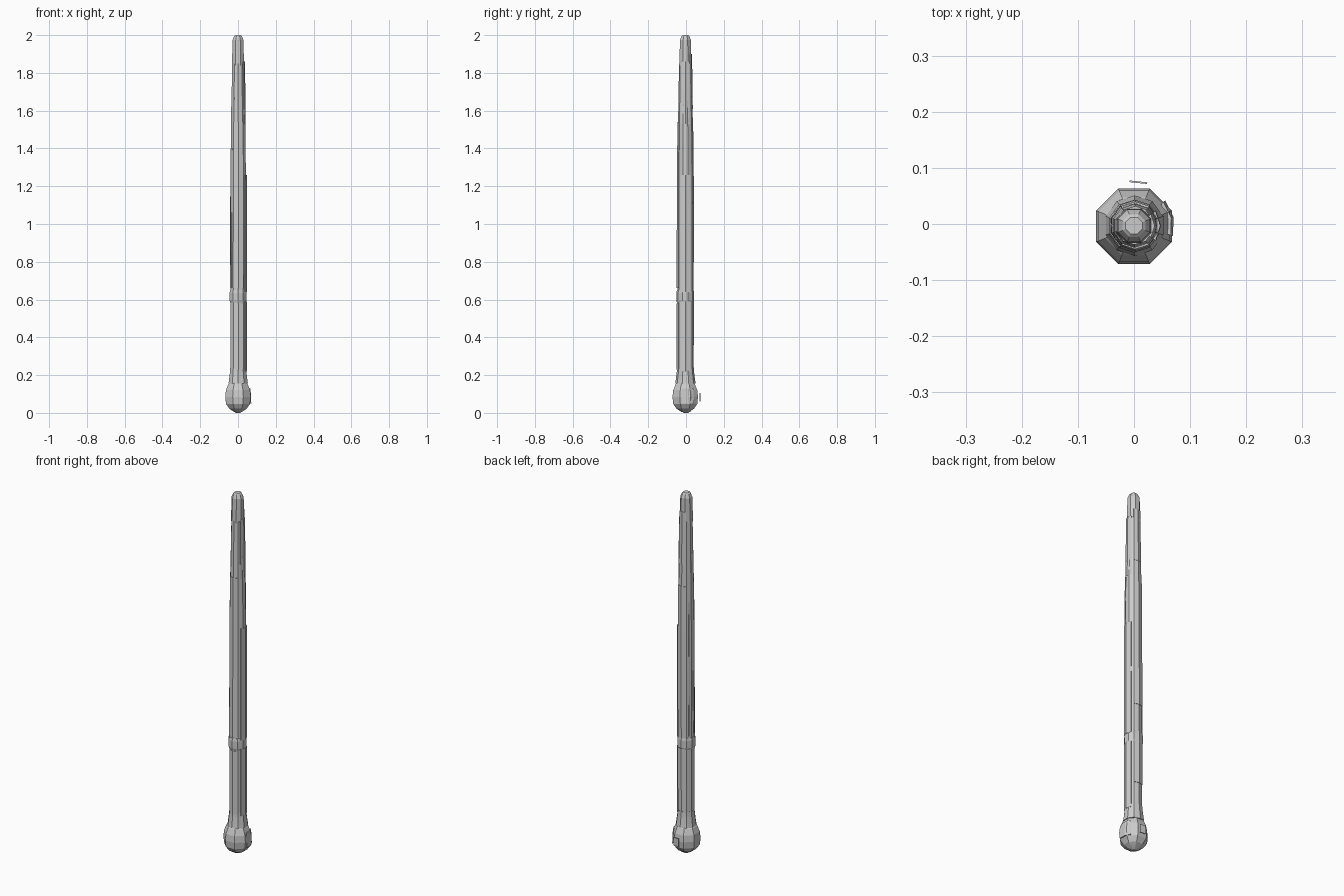
import bpy, bmesh
from math import sin, cos, pi, radians

if "Cube" in bpy.data.objects:
    bpy.data.objects.remove(bpy.data.objects["Cube"])


def make(name, verts, faces):
    me = bpy.data.meshes.new(name)
    me.from_pydata(verts, [], faces)
    bm = bmesh.new()
    bm.from_mesh(me)
    bmesh.ops.recalc_face_normals(bm, faces=bm.faces)
    bm.to_mesh(me)
    bm.free()
    ob = bpy.data.objects.new(name, me)
    bpy.context.collection.objects.link(ob)
    return ob


def lathe(name, profile, sides=10, turn=0.0, cx=0.0, cy=0.0, caps=True):
    """Faceted solid of revolution; profile is (radius, height) pairs."""
    verts = [(cx + r * cos(turn + 2 * pi * i / sides),
              cy + r * sin(turn + 2 * pi * i / sides), z)
             for r, z in profile for i in range(sides)]
    faces = [(k * sides + i, k * sides + (i + 1) % sides,
              (k + 1) * sides + (i + 1) % sides, (k + 1) * sides + i)
             for k in range(len(profile) - 1) for i in range(sides)]
    if caps:
        faces += [tuple(range(sides)),
                  tuple(range((len(profile) - 1) * sides, len(profile) * sides))]
    return make(name, verts, faces)


def plate(name, a0, a1, z0, z1, r0, r1, thick=0.006, cx=0.002, cy=-0.003):
    """Thin wrapped plate between two angles (degrees) and two heights."""
    n = max(1, round((a1 - a0) / 36))
    verts, faces = [], []
    for i in range(n + 1):
        a = radians(a0 + (a1 - a0) * i / n)
        for r, z in ((r0, z0), (r1, z1), (r1 - thick, z1), (r0 - thick, z0)):
            verts.append((cx + r * cos(a), cy + r * sin(a), z))
    for i in range(n):
        b = 4 * i
        faces += [(b + j, b + (j + 1) % 4, b + 4 + (j + 1) % 4, b + 4 + j)
                  for j in range(4)]
    faces += [(0, 1, 2, 3), tuple(range(4 * n, 4 * n + 4))]
    return make(name, verts, faces)


# pommel: chunky faceted ball with a small chipped plate on the back
lathe("pommel", [(0.022, 0.005), (0.05, 0.022), (0.069, 0.048), (0.073, 0.085),
                 (0.069, 0.12), (0.056, 0.15), (0.048, 0.16)],
      sides=8, turn=pi / 8, cy=-0.004)
lathe("pommel_base", [(0.012, 0.0), (0.03, 0.01)], sides=8, turn=pi / 8)
plate("pommel_chip", 72, 96, 0.06, 0.105, 0.078, 0.078, 0.003, cx=0.0, cy=0.0)
plate("pommel_side_plate", -15, 40, 0.05, 0.13, 0.07, 0.066)

# flared neck
lathe("neck", [(0.054, 0.155), (0.051, 0.175), (0.046, 0.215), (0.044, 0.24)],
      turn=pi / 10, cx=0.001, cy=-0.003)

# tapering shaft
lathe("shaft", [(0.043, 0.22), (0.043, 0.6), (0.044, 1.0), (0.043, 1.25),
                (0.040, 1.5), (0.037, 1.65), (0.034, 1.85)],
      turn=pi / 10, cx=0.001, cy=-0.003)

# collar ring above the grip
lathe("collar", [(0.044, 0.585), (0.047, 0.595), (0.047, 0.635), (0.044, 0.65)],
      turn=pi / 10, cx=0.0, cy=-0.004)

# blunt bevelled tip
lathe("tip", [(0.034, 1.84), (0.0325, 1.93), (0.031, 1.975), (0.022, 1.995),
              (0.016, 2.0)], sides=8, turn=pi / 8, cy=-0.003)

# overlapping plates along the shaft: angles, heights, radii
plates = [
    (-36, 36, 0.64, 1.26, 0.046, 0.045),
    (-126, -54, 0.66, 1.26, 0.047, 0.045),
    (54, 126, 0.80, 1.49, 0.046, 0.043),
    (144, 216, 0.66, 1.40, 0.045, 0.042),
    (-36, 36, 0.22, 0.59, 0.046, 0.046),
    (-126, -54, 0.23, 0.58, 0.046, 0.046),
    (54, 126, 0.36, 0.59, 0.046, 0.046),
    (-126, -54, 1.26, 1.54, 0.045, 0.042),
    (-36, 36, 1.53, 1.86, 0.039, 0.035),
    (54, 126, 1.61, 1.90, 0.039, 0.035),
    (162, 234, 1.53, 1.67, 0.041, 0.039),
]
for i, p in enumerate(plates):
    plate(f"shaft_plate_{i + 1}", *p)
